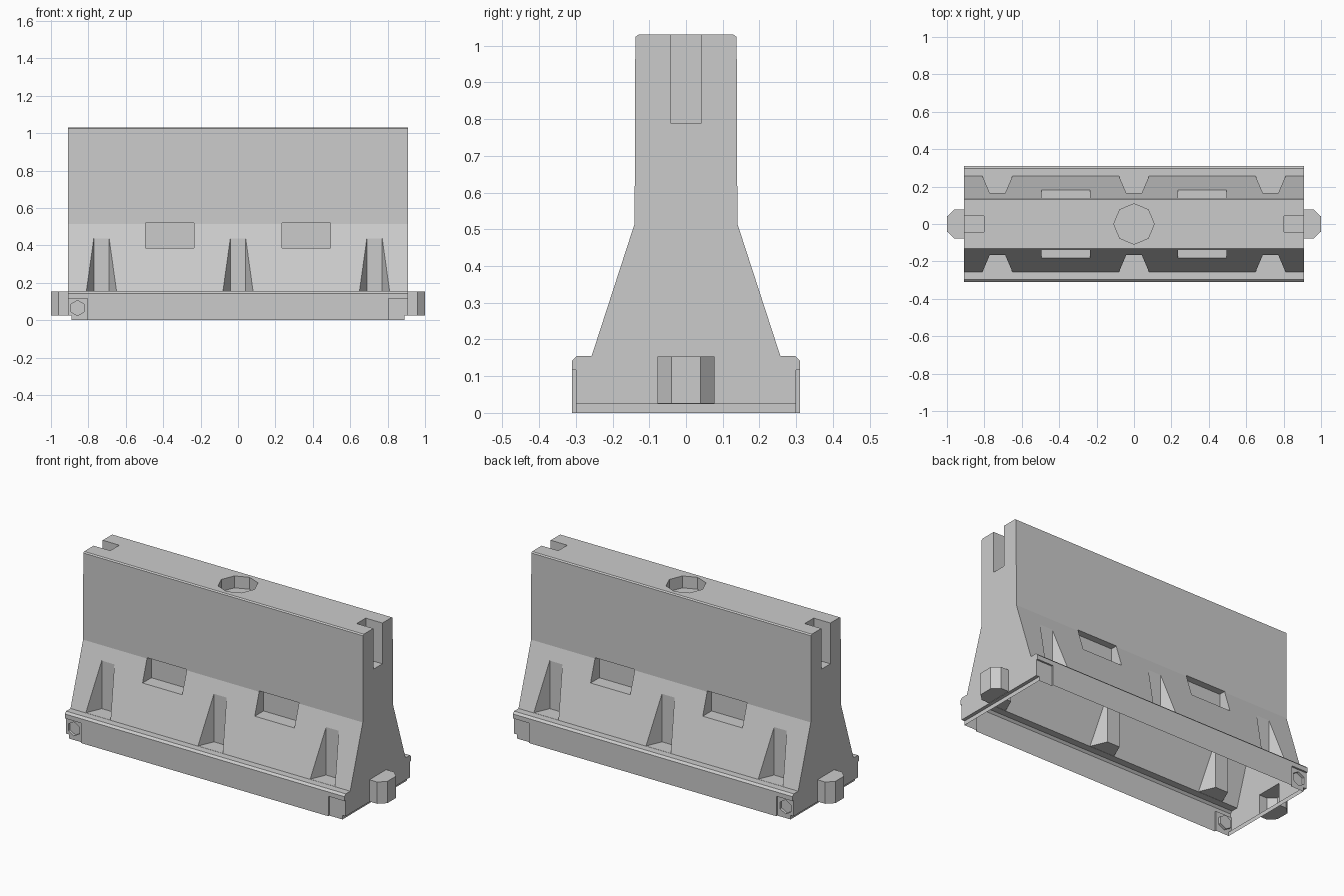
import bpy, bmesh, math
from mathutils import Vector

if "Cube" in bpy.data.objects:
    bpy.data.objects.remove(bpy.data.objects["Cube"])


def prism(name, pts, axis, lo, hi):
    """Extrude a 2D outline along an axis: x -> (y,z), y -> (x,z), z -> (x,y)."""
    def place(p, t):
        return {'x': (t, p[0], p[1]), 'y': (p[0], t, p[1]), 'z': (p[0], p[1], t)}[axis]
    bm = bmesh.new()
    a = [bm.verts.new(place(p, lo)) for p in pts]
    b = [bm.verts.new(place(p, hi)) for p in pts]
    n = len(pts)
    bm.faces.new(a)
    bm.faces.new(b)
    for i in range(n):
        j = (i + 1) % n
        bm.faces.new((a[i], a[j], b[j], b[i]))
    bmesh.ops.recalc_face_normals(bm, faces=bm.faces)
    me = bpy.data.meshes.new(name)
    bm.to_mesh(me)
    bm.free()
    ob = bpy.data.objects.new(name, me)
    bpy.context.collection.objects.link(ob)
    return ob


def box(name, x0, x1, y0, y1, z0, z1):
    return prism(name, [(x0, y0), (x1, y0), (x1, y1), (x0, y1)], 'z', z0, z1)


def ngon(cx, cy, r, n, turn=0.0):
    return [(cx + r * math.cos(turn + math.tau * i / n),
             cy + r * math.sin(turn + math.tau * i / n)) for i in range(n)]


def combine(target, tool, op='DIFFERENCE'):
    """Boolean the tool into the target, then discard the tool."""
    tool.hide_render = True
    mod = target.modifiers.new("bool", 'BOOLEAN')
    mod.operation, mod.solver, mod.object = op, 'EXACT', tool
    dg = bpy.context.evaluated_depsgraph_get()
    me = bpy.data.meshes.new_from_object(target.evaluated_get(dg))
    target.modifiers.clear()
    target.data = me
    bpy.data.objects.remove(tool)


# Barrier body: flared cross-section with a flanged foot
half = [(0.31, 0), (0.31, 0.143), (0.298, 0.155), (0.257, 0.155),
        (0.14, 0.515), (0.138, 1.024), (0.13, 1.03)]
body = prism("barrier_body", half + [(-y, z) for y, z in reversed(half)], 'x', -0.91, 0.91)

for s in (-1, 1):
    # Stepped-in bottom edge and joining slot at each end
    xs = sorted((s * 0.89, s * 1.1))
    combine(body, box("end_step_cut", *xs, -0.5, 0.5, -0.1, 0.024))
    xs = sorted((s * 0.802, s * 1.1))
    combine(body, box("joint_slot_cut", *xs, -0.042, 0.042, 0.79, 1.2))

    for x in (-1, 1):
        # Shallow corner recesses in the foot
        xs = sorted((x * 0.805, x * 1.1))
        ys = sorted((s * 0.30, s * 0.5))
        combine(body, box("corner_cut", *xs, *ys, -0.1, 0.117))
        # Forklift pockets
        ys = sorted((s * 0.10, s * 0.5))
        combine(body, box("pocket_cut", x * 0.365 - 0.129, x * 0.365 + 0.129, *ys, 0.387, 0.52))

    # Tapered flutes in the sloping side
    for cx in (-0.73, 0, 0.73):
        pts = [(cx - 0.041, s * 0.165), (cx + 0.041, s * 0.165),
               (cx + 0.084, s * 0.265), (cx - 0.084, s * 0.265)]
        combine(body, prism("flute_cut", pts, 'z', 0.156, 0.6))

    # Hexagonal drain socket, left end of both sides
    ys = sorted((s * 0.285, s * 0.4))
    combine(body, prism("drain_cut", ngon(-0.858, 0.065, 0.041, 6, math.pi / 6), 'y', *ys))

# Octagonal filler opening in the top
combine(body, prism("filler_cut", ngon(0, 0, 0.108, 8), 'z', 0.96, 1.2))

# Chamfered connecting tongues, hollow with the body
for s in (-1, 1):
    pts = [(s * 0.85, -0.078), (s * 0.96, -0.078), (s, -0.04),
           (s, 0.04), (s * 0.96, 0.078), (s * 0.85, 0.078)]
    combine(body, prism("tongue", pts, 'z', 0.026, 0.154), 'UNION')

# Moulded shell: open underside
bm = bmesh.new()
bm.from_mesh(body.data)
floor = [f for f in bm.faces if all(v.co.z < 1e-4 for v in f.verts)]
bmesh.ops.delete(bm, geom=floor, context='FACES')
bm.to_mesh(body.data)
bm.free()
